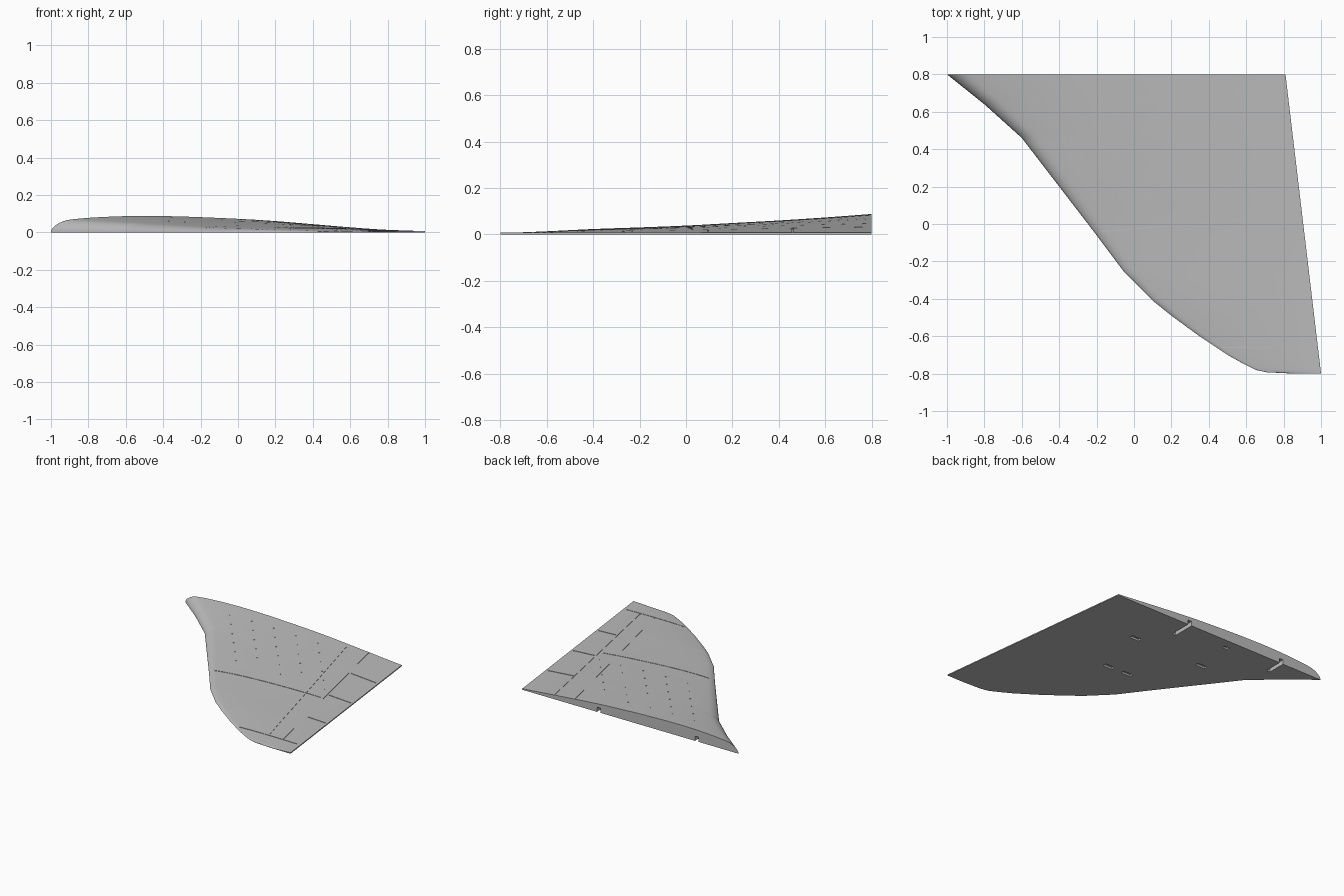
import bpy, bmesh, math
from mathutils import Vector

cube = bpy.data.objects.get("Cube")
if cube:
    bpy.data.objects.remove(cube, do_unlink=True)

grey = bpy.data.materials.new("plain_grey")
grey.use_nodes = True
grey.diffuse_color = (0.5, 0.5, 0.5, 1)
grey.node_tree.nodes["Principled BSDF"].inputs["Base Color"].default_value = (0.5, 0.5, 0.5, 1)

# Leading edge as (y, x), tip to root
LEADING = [(-.8, .86), (-.793, .71), (-.78, .65), (-.75, .59), (-.7, .5), (-.6, .35),
           (-.49, .2), (-.41, .1), (-.26, -.05), (-.06, -.2), (.2, -.4), (.46, -.6),
           (.64, -.8), (.8, -1)]
# Camber against the square root of the chord fraction, and thickness along the span
CAMBER = [0, .38, .72, .86, .95, 1, .97, .86, .68, .37, 0]
THICKNESS = [.002, .011, .021, .028, .036, .047, .058, .071, .086]
EDGE = .008


def smooth_table(values, u):
    """Catmull-Rom through evenly spaced values, u from 0 to 1."""
    n = len(values) - 1
    i = min(int(max(0, min(1, u)) * n), n - 1)
    f = max(0, min(1, u)) * n - i
    b, c = values[i], values[i + 1]
    a = values[i - 1] if i else 2 * b - c
    d = values[i + 2] if i + 2 <= n else 2 * c - b
    return b + f / 2 * (c - a + f * (2 * a - 5 * b + 4 * c - d + f * (3 * (b - c) + d - a)))


def leading(y):
    for (y0, x0), (y1, x1) in zip(LEADING, LEADING[1:]):
        if y <= y1:
            return x0 + (x1 - x0) * max(0, y - y0) / (y1 - y0)
    return LEADING[-1][1]


def trailing(y):
    return .905 - y * .1188


def top(x, y):
    le = leading(y)
    t = max(0, min(1, (x - le) / (trailing(y) - le)))
    return smooth_table(THICKNESS, (y + .8) / 1.6) * smooth_table(CAMBER, math.sqrt(t)) + EDGE * t


def new_object(name, bm):
    bmesh.ops.recalc_face_normals(bm, faces=bm.faces)
    mesh = bpy.data.meshes.new(name)
    bm.to_mesh(mesh)
    bm.free()
    mesh.materials.append(grey)
    obj = bpy.data.objects.new(name, mesh)
    bpy.context.collection.objects.link(obj)
    return obj


# Wing body: lofted curved top over a flat underside
bm = bmesh.new()
COLS = 32
ys = sorted({round(-.8 + i * .04, 3) for i in range(41)} | {p[0] for p in LEADING})
rows, lower = [], []
for y in ys:
    le, te = leading(y), trailing(y)
    xs = [le + (te - le) * (j / COLS) ** 2 for j in range(COLS + 1)]
    rows.append([bm.verts.new((x, y, top(x, y))) for x in xs])
    lower.append(bm.verts.new((te, y, 0)))
for i in range(len(ys) - 1):
    for a, b, c, d in zip(rows[i], rows[i][1:], rows[i + 1][1:], rows[i + 1]):
        bm.faces.new((a, b, c, d))
    bm.faces.new((rows[i][-1], lower[i], lower[i + 1], rows[i + 1][-1]))
    bm.faces.new((rows[i][0], rows[i + 1][0], lower[i + 1], lower[i]))
for end in (0, -1):
    bm.faces.new(rows[end] + [lower[end]])
wing = new_object("wing", bm)


def groove(bm, start, end, width, depth):
    """Narrow trench tool that follows the top surface."""
    a, b = Vector(start), Vector(end)
    side = (b - a).orthogonal().normalized() * width / 2
    n = max(4, int((b - a).length / .05))
    rings = []
    for i in range(n + 1):
        p = a.lerp(b, i / n)
        z = top(p.x, p.y)
        rings.append([bm.verts.new((p.x + s * side.x, p.y + s * side.y, h))
                      for s, h in ((-1, z - depth), (1, z - depth), (1, z + .02), (-1, z + .02))])
    for r, q in zip(rings, rings[1:]):
        for k in range(4):
            bm.faces.new((r[k], r[(k + 1) % 4], q[(k + 1) % 4], q[k]))
    bm.faces.new(rings[0])
    bm.faces.new(rings[-1])


def block(bm, x0, x1, y0, y1, z0, z1):
    made = bmesh.ops.create_cube(bm, size=1)["verts"]
    for v in made:
        v.co = ((x0 + x1) / 2 + v.co.x * (x1 - x0), (y0 + y1) / 2 + v.co.y * (y1 - y0),
                (z0 + z1) / 2 + v.co.z * (z1 - z0))


cutters = []


def hinge(y):
    return .704 - y * .2055


# Chordwise panel lines and the flap divisions
bm = bmesh.new()
groove(bm, (-.17, -.04), (hinge(.03) - .03, .03), .005, .0025)
groove(bm, (.47, -.66), (.96, -.66), .005, .0025)
for y in (.46, .095, -.27):
    groove(bm, (hinge(y) + .012, y), (trailing(y) - .015, y), .006, .003)
cutters.append(new_object("chord_line_cutter", bm))

# Spanwise panel line and flap hinge line
bm = bmesh.new()
groove(bm, (.37, .79), (.72, -.65), .004, .002)
groove(bm, (hinge(.79), .79), (hinge(-.65), -.65), .006, .0028)
cutters.append(new_object("span_line_cutter", bm))

# Rivet rows
bm = bmesh.new()
for k in range(5):
    for i in range(6):
        x, y = -.54 + k * .185 + i * .085, .67 - i * .105
        block(bm, x - .004, x + .004, y - .004, y + .004, top(x, y) - .003, top(x, y) + .02)
cutters.append(new_object("rivet_cutter", bm))

# Root spar slots and small sockets in the underside
bm = bmesh.new()
for x, y in ((.17, .63), (-.65, .66)):
    block(bm, x - .015, x + .015, y, .9, -.02, .035)
for x, y, length in ((.34, .42, .08), (.23, .005, .08), (.07, .01, .08), (-.25, .42, .08), (-.22, .72, .04)):
    block(bm, x - length / 2, x + length / 2, y - .015, y + .015, -.02, .014)
cutters.append(new_object("slot_cutter", bm))

for cutter in cutters:
    cutter.hide_render = True
    mod = wing.modifiers.new(cutter.name, 'BOOLEAN')
    mod.operation = 'DIFFERENCE'
    mod.solver = 'EXACT'
    mod.object = cutter

# Bake the cuts, drop the tools and shade the result
bpy.context.view_layer.update()
baked = bpy.data.meshes.new_from_object(wing.evaluated_get(bpy.context.evaluated_depsgraph_get()))
wing.modifiers.clear()
wing.data = baked
for cutter in cutters:
    bpy.data.objects.remove(cutter, do_unlink=True)
baked.materials.clear()
baked.materials.append(grey)
for poly in baked.polygons:
    poly.material_index = 0
bpy.ops.object.select_all(action='DESELECT')
wing.select_set(True)
bpy.context.view_layer.objects.active = wing
bpy.ops.object.shade_smooth_by_angle(angle=math.radians(30))
